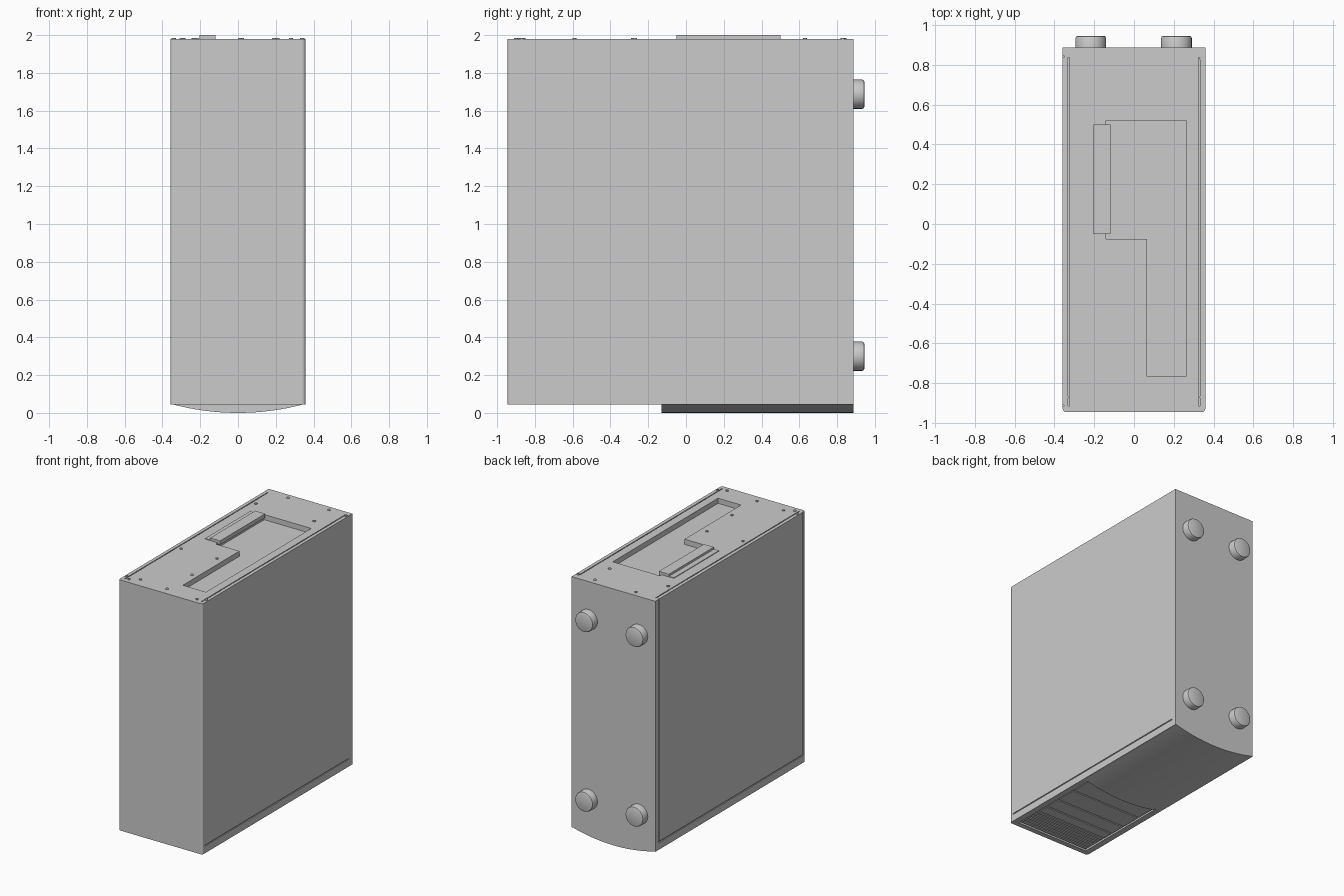
import bpy, bmesh, math
from mathutils import Matrix

if "Cube" in bpy.data.objects:
    bpy.data.objects.remove(bpy.data.objects["Cube"])

X, Y0, Y1, Z0, Z1 = 0.358, -0.945, 0.886, 0.045, 1.98


def finish(name, bm):
    bmesh.ops.recalc_face_normals(bm, faces=bm.faces)
    me = bpy.data.meshes.new(name)
    bm.to_mesh(me)
    bm.free()
    ob = bpy.data.objects.new(name, me)
    bpy.context.collection.objects.link(ob)
    return ob


def prism(name, pts, depth):
    """Extrude a closed outline of 3D points along the depth vector."""
    bm = bmesh.new()
    f = bm.faces.new([bm.verts.new(p) for p in pts])
    r = bmesh.ops.extrude_face_region(bm, geom=[f])
    bmesh.ops.translate(bm, vec=depth,
                        verts=[v for v in r["geom"] if isinstance(v, bmesh.types.BMVert)])
    return finish(name, bm)


def box(name, x0, x1, y0, y1, z0, z1):
    pts = [(x0, y0, z0), (x1, y0, z0), (x1, y1, z0), (x0, y1, z0)]
    return prism(name, pts, (0, 0, z1 - z0))


def smooth(ob):
    bpy.ops.object.select_all(action='DESELECT')
    bpy.context.view_layer.objects.active = ob
    ob.select_set(True)
    bpy.ops.object.shade_smooth_by_angle(angle=math.radians(30))


def cut(target, cutter):
    """Boolean the cutter out of the target, then remove the cutter."""
    cutter.hide_render = True
    m = target.modifiers.new("cut", 'BOOLEAN')
    m.operation, m.solver, m.object = 'DIFFERENCE', 'EXACT', cutter
    bpy.ops.object.select_all(action='DESELECT')
    bpy.context.view_layer.objects.active = target
    target.select_set(True)
    bpy.ops.object.modifier_apply(modifier=m.name)
    bpy.data.objects.remove(cutter, do_unlink=True)


# Case body with small rounded corners along the top-cover edges (-y)
R = 0.018
outline = [(X, Y1, Z0), (-X, Y1, Z0)]
for cx, a0 in ((-X + R, 180), (X - R, 270)):
    for i in range(5):
        a = math.radians(a0 + i * 22.5)
        outline.append((cx + R * math.cos(a), Y0 + R + R * math.sin(a), Z0))
body = prism("case_body", outline, (0, 0, Z1 - Z0))

# Stepped recess in the rear panel for ports and expansion slots
shape = [(-0.14, 0.52), (-0.14, -0.075), (0.065, -0.075),
         (0.065, -0.765), (0.262, -0.765), (0.262, 0.52)]
cut(body, prism("recess_cutter", [(x, y, Z1 - 0.04) for x, y in shape], (0, 0, 0.1)))

# Seams between front bezel and side panels
G = 0.006
for s in (-1, 1):
    xs = sorted((s * (X - G), s * (X + 0.05)))
    cut(body, box("seam_cutter", *xs, Y0 + 0.03, Y1 - 0.04, 0.10, 0.108))

# Removable side panel seams on the left face and along the rear edge
cut(body, box("seam_cutter", -X - 0.05, -X + G, Y1 - 0.05, Y1 - 0.04, 0.10, Z1 + 0.1))
cut(body, box("seam_cutter", -X - 0.05, -X + G, Y0 + 0.03, Y0 + 0.036, 0.10, Z1 + 0.1))
for s in (-1, 1):
    x0, x1 = sorted((s * 0.332, s * 0.325))
    cut(body, box("seam_cutter", x0, x1, Y0 + 0.03, Y1 - 0.05, Z1 - 0.008, Z1 + 0.1))

# Pocket in the front bezel for the drive bays
cut(body, box("bay_cutter", -0.31, 0.31, -0.905, -0.14, -0.1, Z0 + 0.015))

# Drive bay covers, then a slim control strip with vent bars
bays = [(-0.145, -0.305), (-0.315, -0.475), (-0.485, -0.60), (-0.61, -0.69)]
for i, (hi, lo) in enumerate(bays):
    box(f"bay_cover_{i + 1}", -0.30, 0.30, lo, hi, Z0 + 0.004, Z0 + 0.02)
for i in range(6):
    y = -0.70 - i * 0.034
    box(f"vent_bar_{i + 1}", -0.30, 0.30, y - 0.024, y, Z0 + 0.005, Z0 + 0.02)

# Bowed lower half of the front bezel
W, SAG = 0.345, 0.045
rad = (W * W + SAG * SAG) / (2 * SAG)
half = math.asin(W / rad)
arc = []
for i in range(25):
    a = half * (i / 12 - 1)
    arc.append((rad * math.sin(a), -0.13, rad - rad * math.cos(a)))
smooth(prism("bowed_bezel", arc, (0, Y1 + 0.13, 0)))

# Latch plate and raised lip on the rear panel
box("latch_plate", -0.247, -0.205, -0.05, 0.50, Z1 - 0.01, Z1 + 0.005)
box("latch_lip", -0.203, -0.118, -0.05, 0.50, Z1 - 0.01, 2.0)


def disc(name, loc, r, h, axis_y=False, segs=32, bevel=0.0):
    bm = bmesh.new()
    bmesh.ops.create_cone(bm, cap_ends=True, segments=segs, radius1=r, radius2=r, depth=h)
    if bevel:
        rim = [e for e in bm.edges if all(v.co.z > 0 for v in e.verts)]
        bmesh.ops.bevel(bm, geom=rim, offset=bevel, segments=2, profile=0.5, affect='EDGES')
    if axis_y:
        bm.transform(Matrix.Rotation(math.radians(-90), 4, 'X'))
    bm.transform(Matrix.Translation(loc))
    ob = finish(name, bm)
    smooth(ob)
    return ob


# Four round feet on the underside (+y)
for i, x in enumerate((-0.217, 0.213)):
    for j, z in enumerate((0.30, 1.687)):
        disc(f"foot_{i}{j}", (x, Y1 + 0.0245, z), 0.077, 0.069, True, bevel=0.012)

# Rear panel screws
screws = [(-0.29, -0.28), (0.01, -0.27), (0.02, -0.59), (0.01, -0.88), (-0.16, 0.84),
          (0.19, 0.84), (0.21, 0.63), (-0.29, 0.63), (-0.34, -0.87), (-0.30, -0.9),
          (0.28, -0.9), (0.34, -0.87), (0.34, 0.83), (-0.23, -0.86)]
for i, (x, y) in enumerate(screws):
    disc(f"screw_{i + 1}", (x, y, Z1), 0.011, 0.012, segs=12)
